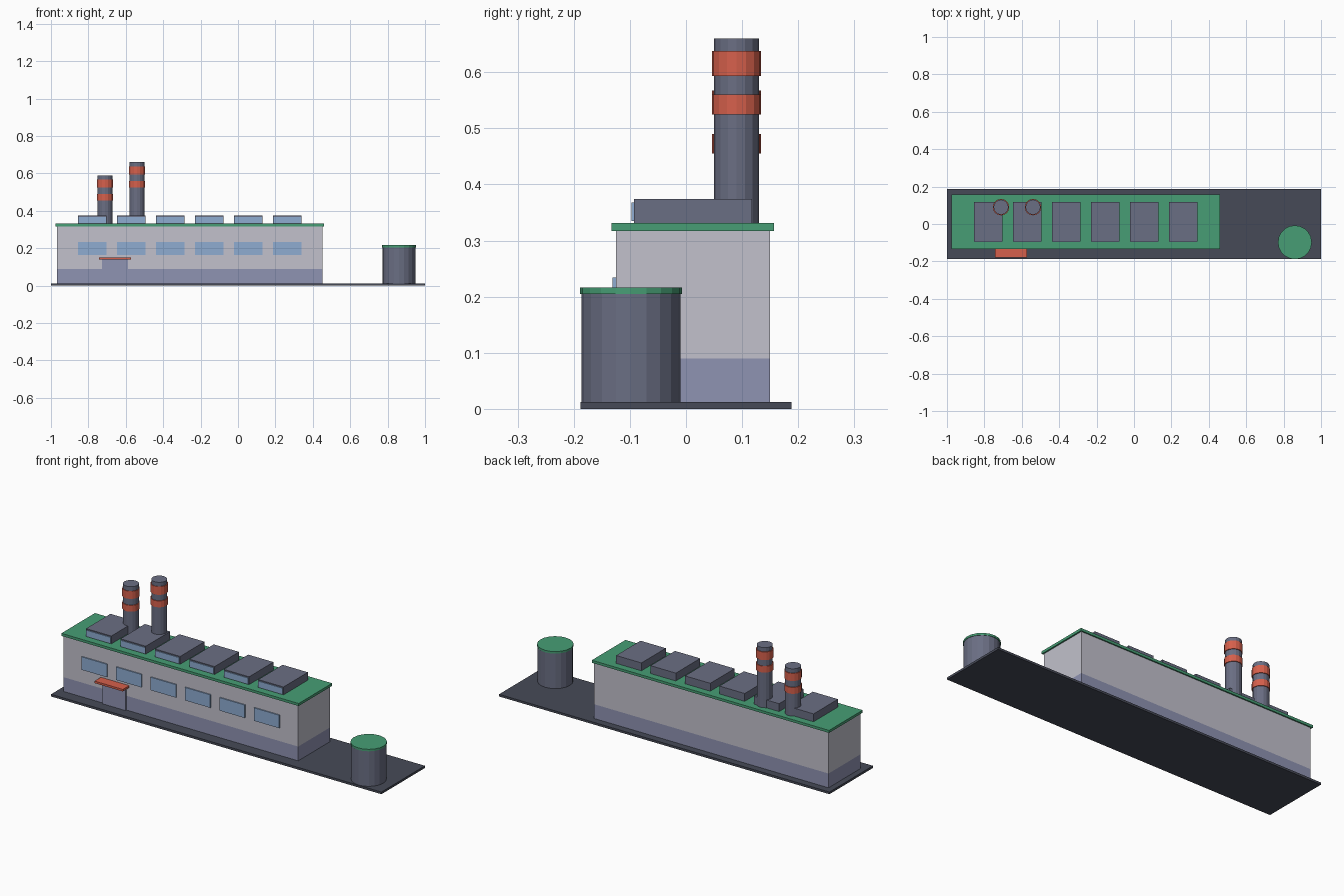
import bpy
import bmesh
from mathutils import Matrix, Vector

cube = bpy.data.objects.get("Cube")
if cube:
    bpy.data.objects.remove(cube, do_unlink=True)


def material(name, red, green, blue):
    """Flat colour given in display values, stored as linear."""
    def linear(c):
        c /= 255
        return c / 12.92 if c <= 0.04045 else ((c + 0.055) / 1.055) ** 2.4
    colour = (linear(red), linear(green), linear(blue), 1)
    mat = bpy.data.materials.new(name)
    mat.use_nodes = True
    mat.diffuse_color = colour
    mat.node_tree.nodes["Principled BSDF"].inputs["Base Color"].default_value = colour
    return mat


ASPHALT = material("dark asphalt", 70, 74, 87)
WALL = material("pale wall", 194, 193, 204)
PLINTH = material("lilac plinth", 143, 147, 178)
GREEN = material("roof green", 71, 158, 117)
STEEL = material("slate grey", 106, 110, 131)
GLASS = material("window blue", 142, 172, 209)
RED = material("signal red", 214, 96, 76)


def add_object(name, bm, *mats):
    mesh = bpy.data.meshes.new(name)
    bm.to_mesh(mesh)
    bm.free()
    for mat in mats:
        mesh.materials.append(mat)
    obj = bpy.data.objects.new(name, mesh)
    bpy.context.collection.objects.link(obj)


def box_mesh(x, y, z):
    """Box from (min, max) pairs on each axis."""
    bm = bmesh.new()
    size = Vector((x[1] - x[0], y[1] - y[0], z[1] - z[0]))
    middle = Vector((sum(x), sum(y), sum(z))) / 2
    bmesh.ops.create_cube(bm, size=1, matrix=Matrix.LocRotScale(middle, None, size))
    return bm


def box(name, x, y, z, mat):
    add_object(name, box_mesh(x, y, z), mat)


def cylinder(name, x, y, z, radius, sides, mat):
    bm = bmesh.new()
    bmesh.ops.create_cone(bm, cap_ends=True, segments=sides, radius1=radius, radius2=radius,
                          depth=z[1] - z[0], matrix=Matrix.Translation((x, y, sum(z) / 2)))
    add_object(name, bm, mat)


GROUND, EAVES, ROOF = 0.012, 0.317, 0.331
PLINTH_TOP = 0.09
FRONT = -0.125

# Yard slab
box("yard_slab", (-1, 1), (-0.188, 0.188), (0, GROUND), ASPHALT)

# Hall walls, cut at the plinth line and coloured by height
hall = box_mesh((-0.968, 0.452), (FRONT, 0.15), (GROUND, EAVES))
bmesh.ops.bisect_plane(hall, geom=hall.verts[:] + hall.edges[:] + hall.faces[:],
                       plane_co=(0, 0, PLINTH_TOP), plane_no=(0, 0, 1))
for face in hall.faces:
    face.material_index = int(face.calc_center_median().z < PLINTH_TOP)
add_object("hall_walls", hall, WALL, PLINTH)
box("roof_slab", (-0.976, 0.46), (-0.133, 0.157), (EAVES, ROOF), GREEN)

# Row of windows with a skylight above each
for i in range(6):
    left = -0.855 + 0.2085 * i
    span = (left, left + 0.153)
    box(f"window_{i + 1}", span, (FRONT - 0.006, FRONT), (0.163, 0.234), GLASS)
    box(f"skylight_{i + 1}", span, (-0.093, 0.118), (ROOF, 0.374), STEEL)
    box(f"skylight_glass_{i + 1}", (span[0] + 0.003, span[1] - 0.003),
        (-0.097, -0.093), (0.335, 0.368), GLASS)

# Entrance
box("door", (-0.727, -0.588), (FRONT - 0.008, FRONT), (GROUND, 0.139), PLINTH)
box("door_canopy", (-0.743, -0.571), (-0.18, FRONT), (0.139, 0.15), RED)

# Chimneys with painted bands
for name, x, top, bands in (
        ("tall", -0.54, 0.66, ((0.525, 0.56), (0.593, 0.638))),
        ("short", -0.711, 0.59, ((0.455, 0.49), (0.525, 0.567)))):
    cylinder(f"{name}_chimney", x, 0.09, (ROOF, top), 0.04, 16, STEEL)
    for i, band in enumerate(bands):
        cylinder(f"{name}_chimney_band_{i + 1}", x, 0.09, band, 0.044, 16, RED)

# Storage tank
cylinder("tank", 0.86, -0.098, (GROUND, 0.205), 0.088, 20, STEEL)
cylinder("tank_lid", 0.86, -0.098, (0.205, 0.216), 0.0905, 20, GREEN)
